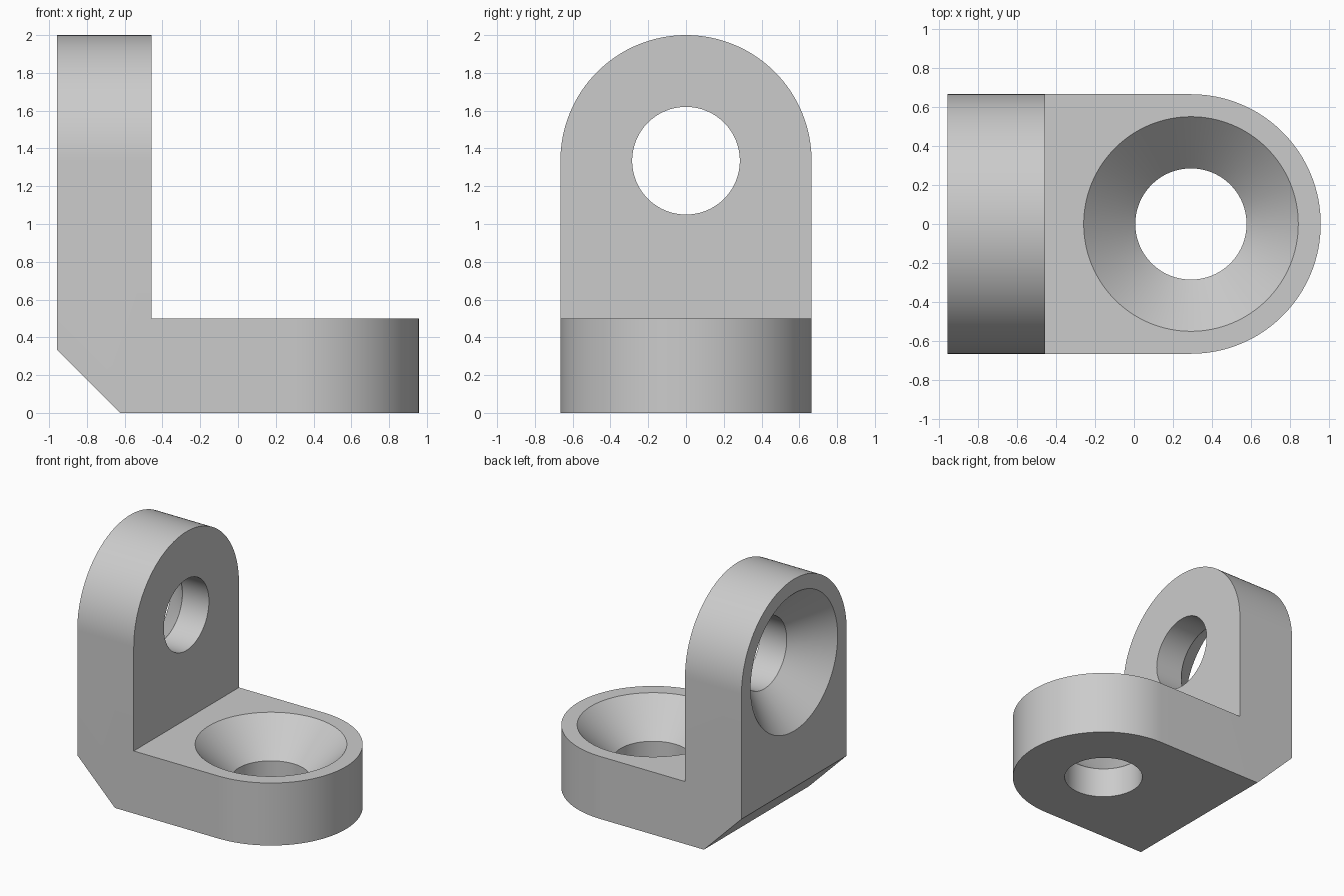
import bpy, bmesh, math
from mathutils import Matrix, Vector

old = bpy.data.objects.get("Cube")
if old:
    bpy.data.objects.remove(old, do_unlink=True)

HALF_W = 0.665            # half width and radius of the rounded ends
THICK = 0.5               # plate thickness
LEFT, RIGHT = -0.957, 0.957
HOLE_R, SINK_R = 0.285, 0.55
CHAMFER = 0.333
BASE_X = RIGHT - HALF_W   # hole centre on the base plate
WALL_Z = 2 - HALF_W       # hole centre on the wall plate

grey = bpy.data.materials.new("light grey")
grey.use_nodes = True
grey.diffuse_color = (0.6, 0.6, 0.6, 1)
grey.node_tree.nodes["Principled BSDF"].inputs["Base Color"].default_value = (0.6, 0.6, 0.6, 1)


def make_object(name, bm):
    bmesh.ops.recalc_face_normals(bm, faces=bm.faces)
    mesh = bpy.data.meshes.new(name)
    bm.to_mesh(mesh)
    bm.free()
    mesh.materials.append(grey)
    obj = bpy.data.objects.new(name, mesh)
    bpy.context.collection.objects.link(obj)
    return obj


def prism(name, outline, direction):
    """Extrude a closed outline of 3D points along a direction."""
    bm = bmesh.new()
    face = bm.faces.new([bm.verts.new(p) for p in outline])
    result = bmesh.ops.extrude_face_region(bm, geom=[face])
    verts = [g for g in result["geom"] if isinstance(g, bmesh.types.BMVert)]
    bmesh.ops.translate(bm, verts=verts, vec=Vector(direction))
    return make_object(name, bm)


def tongue(start, centre, steps=64):
    """Outline with a square start and a half-round end, as (along, across)."""
    arc = [math.pi * (i / steps - 0.5) for i in range(steps + 1)]
    return ([(start, -HALF_W)]
            + [(centre + HALF_W * math.cos(a), HALF_W * math.sin(a)) for a in arc]
            + [(start, HALF_W)])


def countersink(name, matrix, segments=128):
    """Revolved drill: local z = 0 is the plate's far side, THICK its sunk side."""
    over = 0.1
    sink_z = THICK - (SINK_R - HOLE_R)
    profile = [(0, -over), (HOLE_R, -over), (HOLE_R, sink_z),
               (SINK_R + over, THICK + over), (0, THICK + over)]
    bm = bmesh.new()
    verts = [bm.verts.new((r, 0, z)) for r, z in profile]
    edges = [bm.edges.new(pair) for pair in zip(verts, verts[1:])]
    bmesh.ops.spin(bm, geom=verts + edges, cent=(0, 0, 0), axis=(0, 0, 1),
                   angle=math.tau, steps=segments)
    bmesh.ops.remove_doubles(bm, verts=bm.verts, dist=1e-5)
    bm.transform(matrix)
    return make_object(name, bm)


# L-shaped side profile with a chamfered outer corner
profile = [(LEFT + CHAMFER, 0), (RIGHT, 0), (RIGHT, THICK),
           (LEFT + THICK, THICK), (LEFT + THICK, 2), (LEFT, 2), (LEFT, CHAMFER)]
bracket = prism("angle_bracket", [(x, -1, z) for x, z in profile], (0, 2, 0))

# Rounded outlines and countersunk holes for both plates
base_outline = prism("base_outline", [(x, y, -0.5) for x, y in tongue(-1.5, BASE_X)], (0, 0, 3))
wall_outline = prism("wall_outline", [(-1.5, y, z) for z, y in tongue(-0.5, WALL_Z)], (3, 0, 0))
base_drill = countersink("base_drill", Matrix.Translation((BASE_X, 0, 0)))
wall_drill = countersink("wall_drill", Matrix.Translation((LEFT + THICK, 0, WALL_Z))
                         @ Matrix.Rotation(-math.pi / 2, 4, "Y"))

steps = [(base_outline, "INTERSECT"), (wall_outline, "INTERSECT"),
         (base_drill, "DIFFERENCE"), (wall_drill, "DIFFERENCE")]
for cutter, operation in steps:
    cutter.hide_render = True
    mod = bracket.modifiers.new(cutter.name, "BOOLEAN")
    mod.operation = operation
    mod.solver = "EXACT"
    mod.object = cutter

# Bake the cuts, then drop the cutters
bpy.ops.object.select_all(action="DESELECT")
bpy.context.view_layer.objects.active = bracket
bracket.select_set(True)
for mod in list(bracket.modifiers):
    bpy.ops.object.modifier_apply(modifier=mod.name)
for cutter, _ in steps:
    bpy.data.objects.remove(cutter, do_unlink=True)

bracket.data.materials.clear()
bracket.data.materials.append(grey)
for poly in bracket.data.polygons:
    poly.material_index = 0
bpy.ops.object.shade_smooth_by_angle(angle=math.radians(30))
